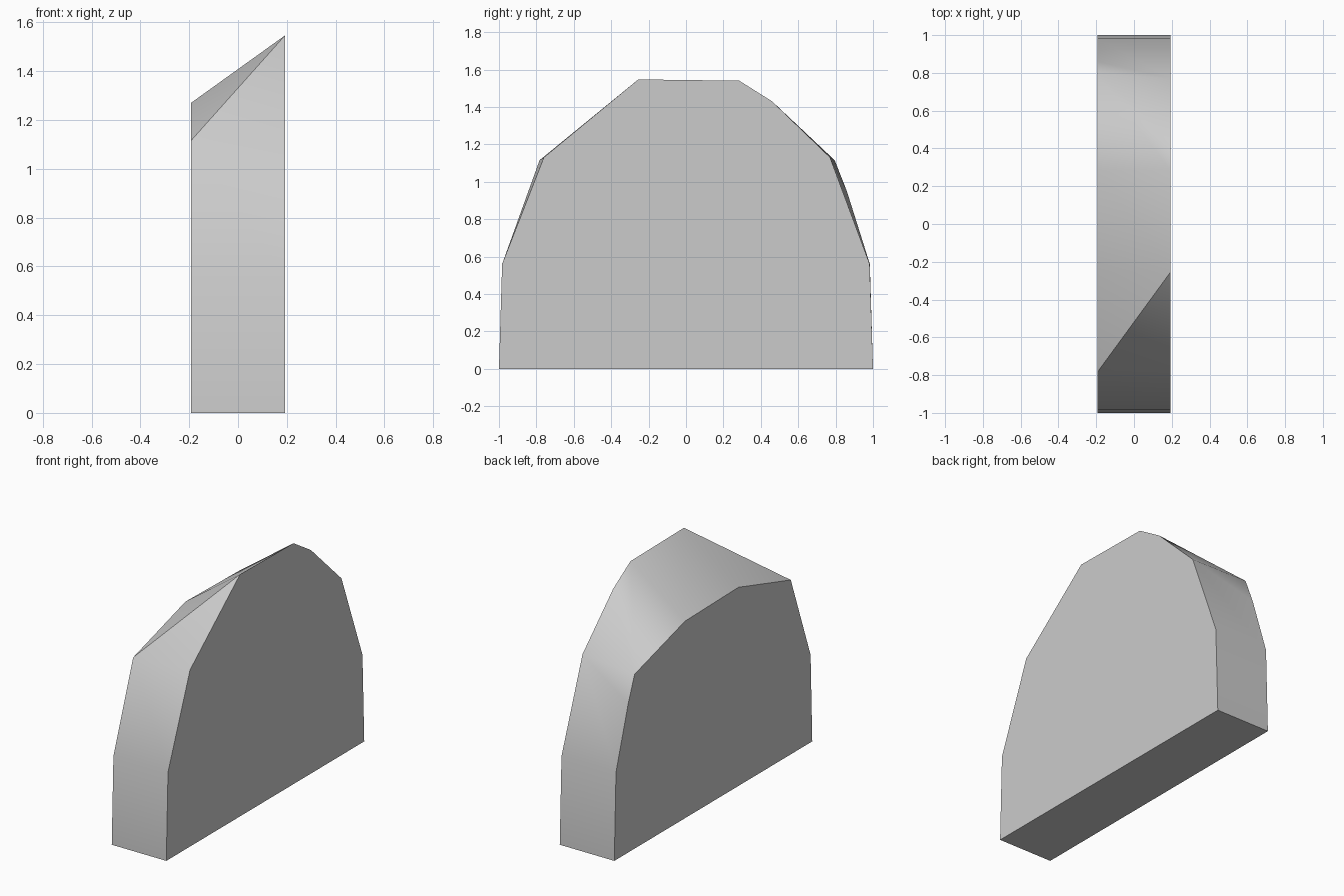
import bpy
import bmesh
import math

# Remove the default cube
cube = bpy.data.objects.get("Cube")
if cube:
    bpy.data.objects.remove(cube, do_unlink=True)

HALF = 0.193

# Side outlines as (y, z), from the front foot over the top to the back foot
tall_side = [(-1, 0), (-0.983, 0.56), (-0.76, 1.13), (-0.255, 1.547),
             (0.285, 1.54), (0.46, 1.43), (0.77, 1.13), (0.982, 0.56), (1, 0)]
low_side = [(-1, 0), (-0.983, 0.56), (-0.783, 1.115), (-0.255, 1.27),
            (0.285, 1.26), (0.795, 1.115), (0.86, 0.95), (0.983, 0.56), (1, 0)]

# Which outline advances at each step of the rim: tall, low or both
STEPS = "both both tall low low tall low tall tall low both both".split()

# Plain grey material
grey = bpy.data.materials.new("plain grey")
grey.use_nodes = True
colour = (0.6, 0.6, 0.6, 1)
grey.diffuse_color = colour
grey.node_tree.nodes["Principled BSDF"].inputs["Base Color"].default_value = colour

bm = bmesh.new()
tall = [bm.verts.new((HALF, y, z)) for y, z in tall_side]
low = [bm.verts.new((-HALF, y, z)) for y, z in low_side]

# Flat sides and underside
bm.faces.new(tall)
bm.faces.new(low[::-1])
bm.faces.new((tall[0], tall[-1], low[-1], low[0]))

# Rim joining the two outlines
t = l = 0
for step in STEPS:
    nt = t + (step != "low")
    nl = l + (step != "tall")
    ring = [tall[t], tall[nt], low[nl], low[l]]
    bm.faces.new(list(dict.fromkeys(ring)))
    t, l = nt, nl

bmesh.ops.recalc_face_normals(bm, faces=bm.faces[:])
mesh = bpy.data.meshes.new("slanted_block")
bm.to_mesh(mesh)
bm.free()
mesh.materials.append(grey)

block = bpy.data.objects.new("slanted_block", mesh)
bpy.context.collection.objects.link(block)

# Soft rim, sharp corners
bpy.ops.object.select_all(action="DESELECT")
block.select_set(True)
bpy.context.view_layer.objects.active = block
bpy.ops.object.shade_smooth_by_angle(angle=math.radians(30))
